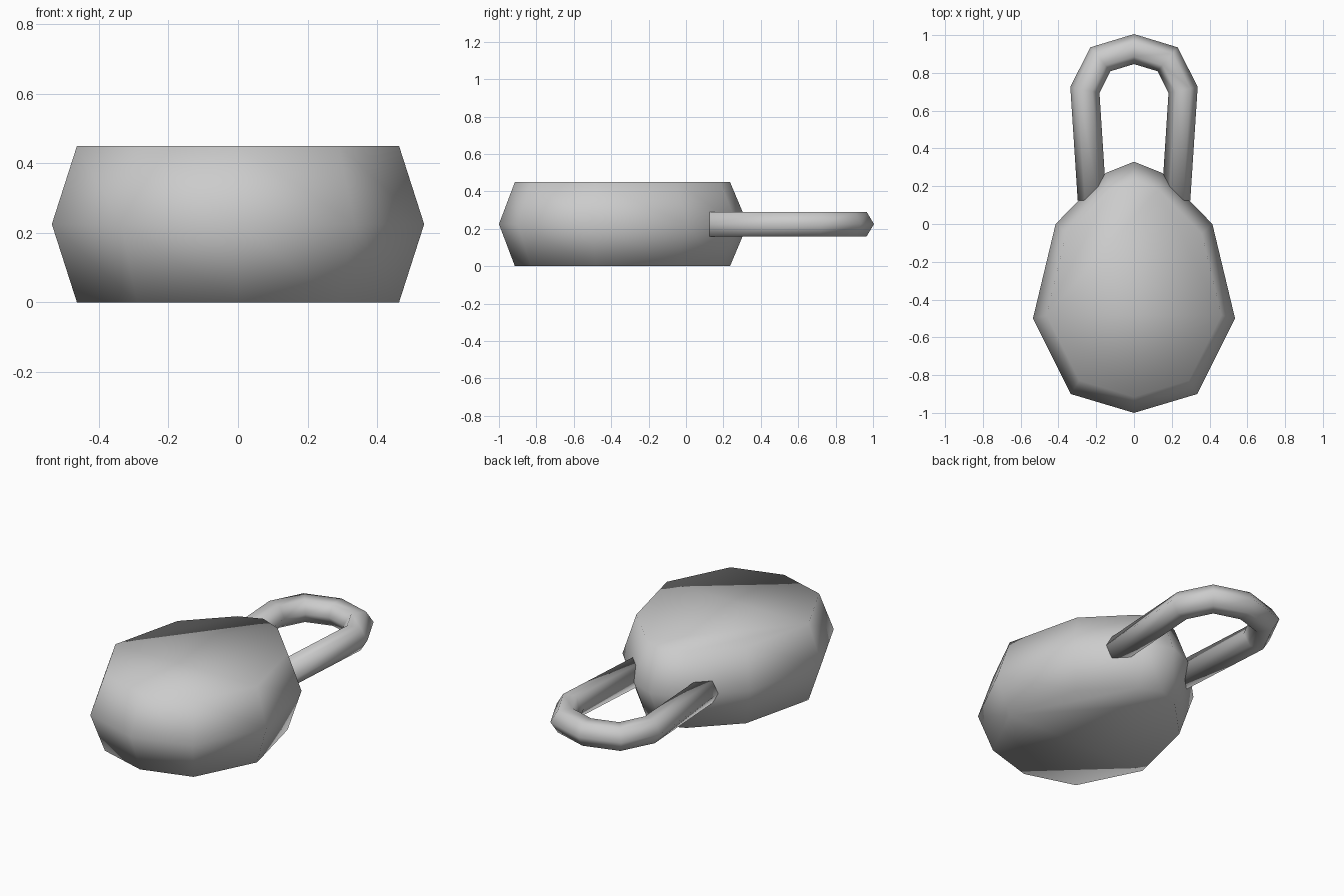
import bpy, bmesh, math
from mathutils import Vector

if "Cube" in bpy.data.objects:
    bpy.data.objects.remove(bpy.data.objects["Cube"])

grey = bpy.data.materials.new("plain_grey")
grey.use_nodes = True
colour = (0.6, 0.6, 0.6, 1)
grey.diffuse_color = colour
grey.node_tree.nodes["Principled BSDF"].inputs["Base Color"].default_value = colour

MID = 0.225  # height of the middle plane


def mirrored(half):
    """Complete a half outline that starts and ends on the centre line."""
    return half + [(-x, y) for x, y in half[-2:0:-1]]


def loft(name, rings):
    """Skin a row of equal-length rings and cap both ends."""
    bm = bmesh.new()
    loops = [[bm.verts.new(p) for p in ring] for ring in rings]
    n = len(loops[0])
    for a, b in zip(loops, loops[1:]):
        for i in range(n):
            j = (i + 1) % n
            bm.faces.new((a[i], a[j], b[j], b[i]))
    bm.faces.new(loops[0])
    bm.faces.new(loops[-1])
    bmesh.ops.recalc_face_normals(bm, faces=bm.faces)
    for f in bm.faces:
        f.smooth = True
    mesh = bpy.data.meshes.new(name)
    bm.to_mesh(mesh)
    bm.free()
    mesh.materials.append(grey)
    obj = bpy.data.objects.new(name, mesh)
    bpy.context.collection.objects.link(obj)
    return obj


# Lock body: egg-shaped outline, widest at mid height
outline = mirrored([(0, 0.33), (0.15, 0.27), (0.415, 0), (0.535, -0.5),
                    (0.335, -0.9), (0, -1)])
centre_y = -0.37


def body_ring(scale, z):
    return [(x * scale, centre_y + (y - centre_y) * scale, z) for x, y in outline]


loft("lock_body", [body_ring(0.865, 0), body_ring(1, MID), body_ring(0.865, 2 * MID)])

# Shackle: six-sided bar swept along a bent path with mitred corners
half_path = [(0.222, 0.125), (0.26, 0.71), (0.178, 0.872), (0, 0.926)]
path = [Vector(p) for p in half_path + [(-x, y) for x, y in half_path[-2::-1]]]
radius = 0.076


def bar_ring(i):
    before = (path[i] - path[i - 1]).normalized() if i else None
    after = (path[i + 1] - path[i]).normalized() if i + 1 < len(path) else None
    if before is None or after is None:
        side = Vector((1 if before is None else -1, 0))
    else:
        along = (before + after).normalized()
        side = Vector((along.y, -along.x)) / along.dot(after)
    ring = []
    for k in range(6):
        a = math.tau * k / 6
        p = path[i] + side * radius * math.cos(a)
        ring.append((p.x, p.y, MID + radius * math.sin(a)))
    return ring


loft("shackle", [bar_ring(i) for i in range(len(path))])
